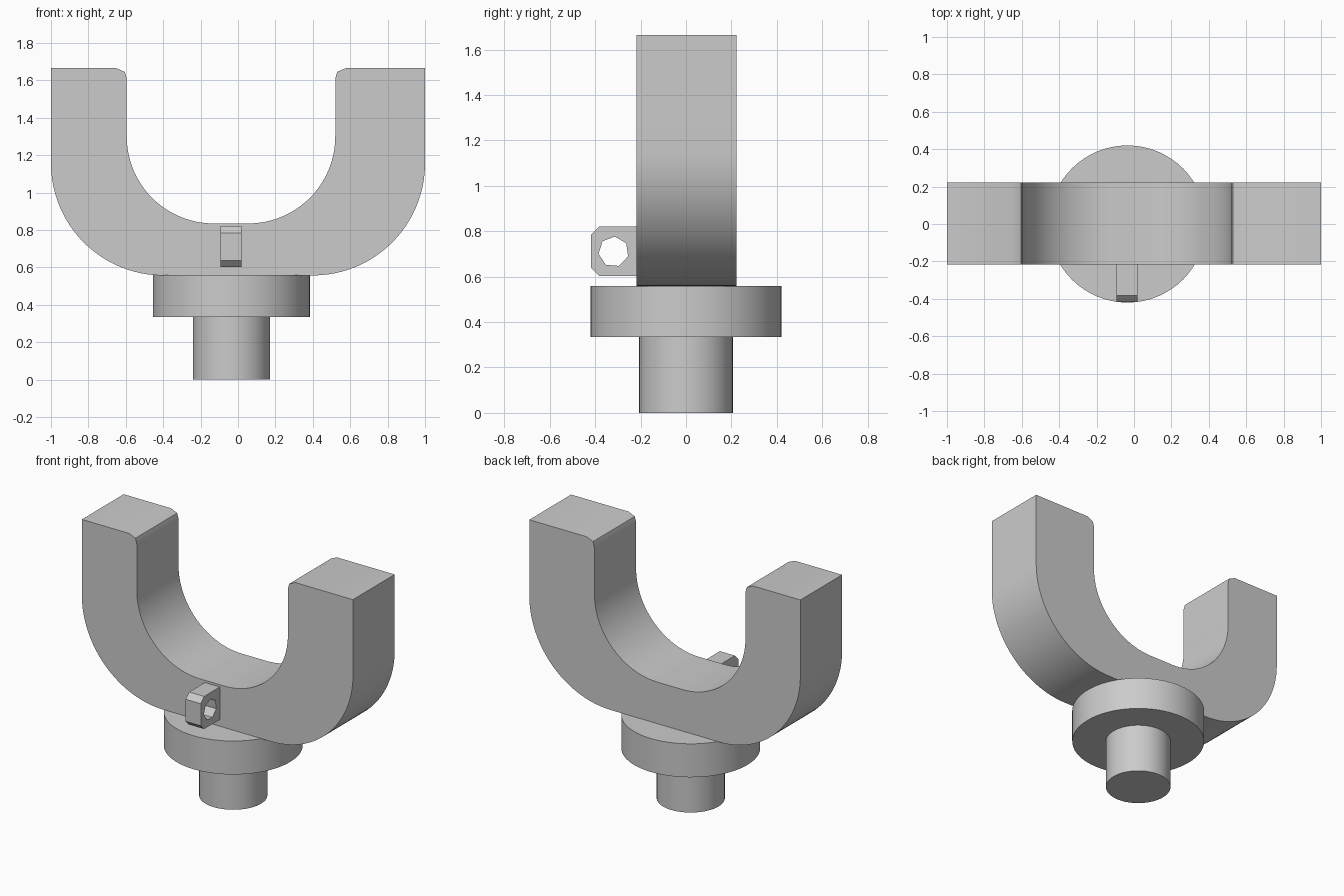
import bpy, bmesh, math

cube = bpy.data.objects.get("Cube")
if cube:
    bpy.data.objects.remove(cube, do_unlink=True)

steel = bpy.data.materials.new("plain grey")
steel.use_nodes = True
GREY = (0.6, 0.6, 0.6, 1)
steel.diffuse_color = GREY
steel.node_tree.nodes["Principled BSDF"].inputs["Base Color"].default_value = GREY

AXIS = -0.035  # x of the stem axis


def finish(obj):
    obj.data.materials.append(steel)
    bpy.ops.object.select_all(action="DESELECT")
    obj.select_set(True)
    bpy.context.view_layer.objects.active = obj
    bpy.ops.object.shade_smooth_by_angle(angle=math.radians(25))


def arc(cx, cz, r, start, end, n=24):
    """Points along a circular arc, angles in degrees."""
    angles = [math.radians(start + (end - start) * i / n) for i in range(n + 1)]
    return [(cx + r * math.cos(a), cz + r * math.sin(a)) for a in angles]


def slab(name, loops, place, offset):
    """Fill closed outlines (later ones are holes) and extrude them."""
    bm = bmesh.new()
    for loop in loops:
        vs = [bm.verts.new(place(*p)) for p in loop]
        for a, b in zip(vs, vs[1:] + vs[:1]):
            bm.edges.new((a, b))
    bmesh.ops.triangle_fill(bm, edges=bm.edges[:], use_beauty=True)
    out = bmesh.ops.extrude_face_region(bm, geom=bm.faces[:])
    moved = [g for g in out["geom"] if isinstance(g, bmesh.types.BMVert)]
    bmesh.ops.translate(bm, verts=moved, vec=offset)
    bmesh.ops.recalc_face_normals(bm, faces=bm.faces[:])
    mesh = bpy.data.meshes.new(name)
    bm.to_mesh(mesh)
    bm.free()
    obj = bpy.data.objects.new(name, mesh)
    bpy.context.collection.objects.link(obj)
    finish(obj)


def disc(name, radius, bottom, top):
    bpy.ops.mesh.primitive_cylinder_add(
        vertices=64, radius=radius, depth=top - bottom,
        location=(AXIS, 0, (bottom + top) / 2))
    bpy.context.object.name = name
    finish(bpy.context.object)


# Stem: narrow pin below a wide collar
disc("pin", 0.206, 0, 0.34)
disc("collar", 0.42, 0.335, 0.558)

# U-shaped fork: outer sweep, then inner sweep with nipped top corners
TOP = 1.665
fork = [(-1, TOP)]
fork += arc(-0.4, 1.157, 0.6, 180, 270)
fork += arc(0.4, 1.157, 0.6, 270, 360)
fork += [(1, TOP), (0.575, TOP), (0.53, 1.645), (0.52, 1.61)]
fork += arc(0.055, 1.3, 0.465, 360, 270)
fork += arc(-0.13, 1.3, 0.465, 270, 180)
fork += [(-0.595, 1.61), (-0.605, 1.645), (-0.65, TOP)]
# Straight parts of the outer sweep meet the arms exactly at full width
fork = [(max(-1, min(1, x)), z) for x, z in fork]
slab("fork", [fork], lambda x, z: (x, -0.217, z), (0, 0.44, 0))

# Front lug with a seven-sided eye
lug = [(-0.21, 0.603), (-0.383, 0.603), (-0.418, 0.638),
       (-0.418, 0.785), (-0.383, 0.82), (-0.21, 0.82)]
eye = arc(-0.319, 0.71, 0.067, 85, 85 + 360, 7)[:-1]
slab("lug", [lug, eye], lambda y, z: (-0.093, y, z), (0.111, 0, 0))
